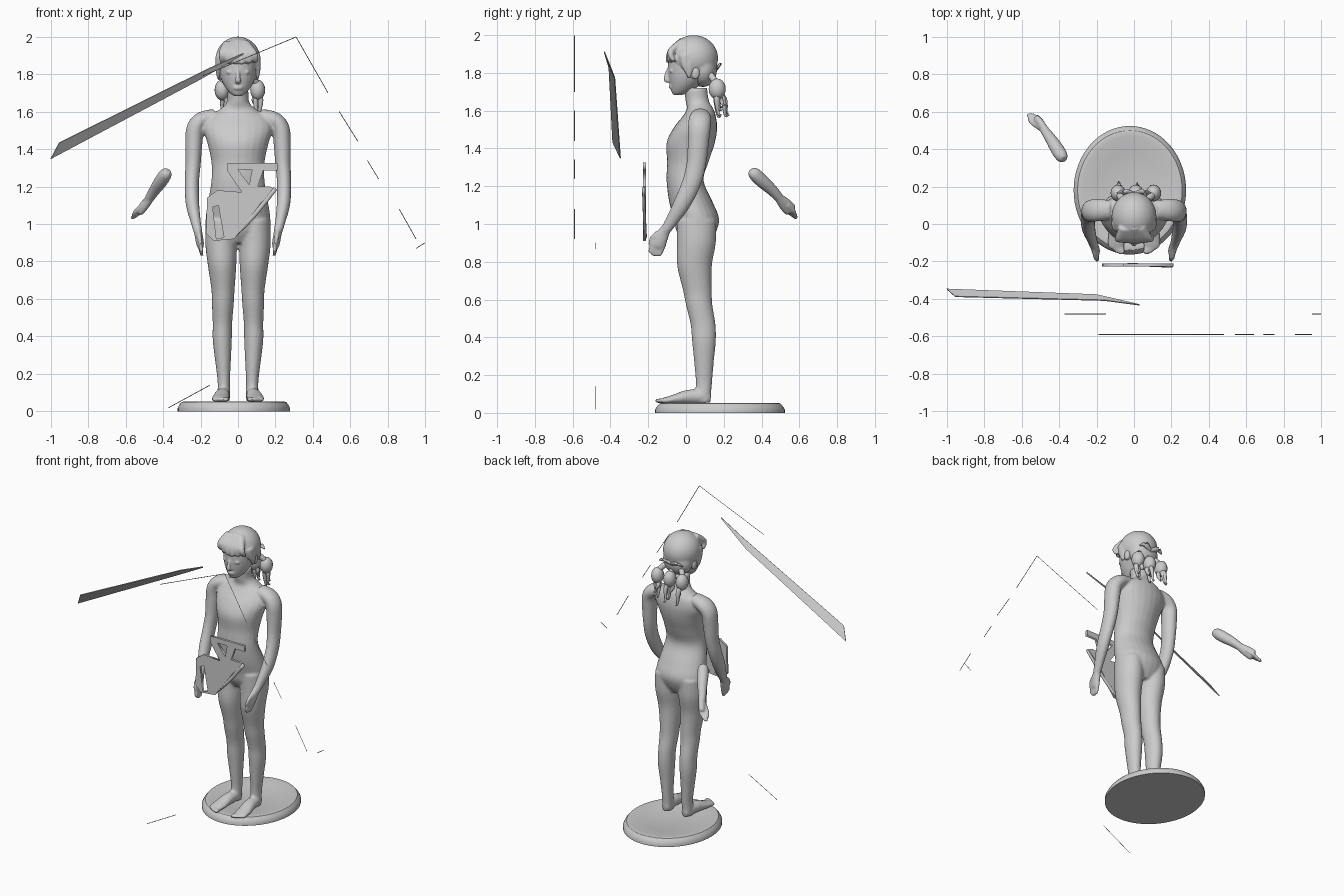
import bpy, bmesh, math, random
from mathutils import Vector, Matrix

random.seed(4)


def spline(rows, n=4):
    # Catmull-Rom through rows of numbers
    out = []
    for i in range(len(rows) - 1):
        a, b, c, d = [rows[min(max(i + k, 0), len(rows) - 1)] for k in (-1, 0, 1, 2)]
        for s in range(n):
            t = s / n
            out.append([0.5 * (2 * q + (r - p) * t + (2 * p - 5 * q + 4 * r - w) * t * t
                               + (3 * q - p - 3 * r + w) * t ** 3) for p, q, r, w in zip(a, b, c, d)])
    return out + [list(rows[-1])]


def loft(bm, rows, flat=False, sides=24, m=1):
    # rows are x, y, z, radius across, radius along; m = -1 mirrors in x
    rows = spline([(m * r[0],) + tuple(r[1:]) for r in rows])
    pts = [Vector(r[:3]) for r in rows]
    rings = []
    for i, r in enumerate(rows):
        u, v = Vector((1, 0, 0)), Vector((0, 1, 0))
        if not flat:
            t = (pts[min(i + 1, len(pts) - 1)] - pts[max(i - 1, 0)]).normalized()
            u = (u - t * u.dot(t)).normalized()
            v = t.cross(u)
        ring = []
        for k in range(sides):
            a = math.tau * k / sides
            ring.append(bm.verts.new(pts[i] + u * math.cos(a) * max(r[3], .002) + v * math.sin(a) * max(r[4], .002)))
        rings.append(ring)
    for a, b in zip(rings, rings[1:]):
        for k in range(sides):
            j = (k + 1) % sides
            bm.faces.new((a[k], a[j], b[j], b[k]))
    bm.faces.new(rings[0][::-1])
    bm.faces.new(rings[-1])


def ball(bm, c, r, rot=0, seg=20):
    mat = Matrix.Translation(c) @ Matrix.Rotation(rot, 4, 'Y') @ Matrix.Diagonal((*r, 1))
    bmesh.ops.create_uvsphere(bm, u_segments=seg, v_segments=seg // 2 + 2, radius=1, matrix=mat)


def finish(bm, name, voxel=0, smooth=True):
    bmesh.ops.recalc_face_normals(bm, faces=bm.faces)
    me = bpy.data.meshes.new(name)
    bm.to_mesh(me)
    bm.free()
    ob = bpy.data.objects.new(name, me)
    bpy.context.collection.objects.link(ob)
    for p in me.polygons:
        p.use_smooth = smooth
    if voxel:
        mod = ob.modifiers.new("blend", 'REMESH')
        mod.mode, mod.voxel_size, mod.use_smooth_shade = 'VOXEL', voxel, True
        sm = ob.modifiers.new("soften", 'SMOOTH')
        sm.factor, sm.iterations = 0.5, 4
    return ob


def hand(bm, wrist, tip, side, m=1):
    # palm, four fingers and a thumb from wrist towards tip
    w, t, s = Vector(wrist), Vector(tip), Vector(side).normalized()
    d = t - w
    loft(bm, [(*(w + d * f), a, b) for f, a, b in ((-.1, .022, .024), (.25, .022, .034), (.55, .02, .036), (.65, .014, .03))], m=m)
    for k in range(4):
        o = s * (k - 1.5) * .019
        loft(bm, [(*(w + d * f + o), r, r) for f, r in ((.45, .012), (.8, .011), (1 - .06 * abs(k - 1.5), .007))], sides=10, m=m)
    loft(bm, [(*(w + d * f + s * o), r, r) for f, o, r in ((.1, -.02, .014), (.4, -.045, .013), (.65, -.045, .008))], sides=10, m=m)


# Mannequin body: plain torso and neck
bm = bmesh.new()
loft(bm, [(0, .055, .90, .10, .07), (0, .055, .96, .165, .105), (0, .055, 1.03, .173, .12), (0, .025, 1.12, .16, .115),
          (0, -.005, 1.23, .142, .098), (0, .01, 1.33, .142, .11), (0, .025, 1.43, .163, .128), (0, .05, 1.51, .185, .115),
          (0, .07, 1.57, .165, .088), (0, .075, 1.61, .10, .07), (0, .06, 1.65, .06, .062), (0, .05, 1.72, .056, .062)], flat=True)
for m in (-1, 1):
    # Legs
    loft(bm, [(.09, .055, 1.02, .082, .105), (.09, .055, .90, .085, .103), (.085, .045, .78, .076, .092), (.08, .06, .65, .062, .076),
              (.081, .07, .57, .058, .07), (.083, .09, .47, .052, .066), (.084, .095, .38, .051, .063), (.08, .095, .27, .042, .052),
              (.076, .095, .16, .033, .043), (.076, .09, .09, .034, .042), (.076, .09, .055, .032, .04)], flat=True, m=m)
    # Feet with toes
    loft(bm, [(.076, .13, .075, .022, .02), (.078, .08, .085, .036, .036), (.084, .01, .085, .04, .037),
              (.092, -.06, .073, .046, .025), (.095, -.115, .065, .045, .016), (.095, -.13, .063, .035, .012)], m=m)
    for k in range(5):
        ball(bm, (m * (.06 + k * .017), -.142 + k * k * .0025, .064), (.012 - k * .001, .025, .013), seg=10)
    # Shoulders and arms
    loft(bm, [(.12, .075, 1.575, .04, .05), (.19, .075, 1.555, .045, .06), (.228, .07, 1.51, .047, .06), (.236, .065, 1.43, .046, .056),
              (.24, .055, 1.32, .041, .052), (.246, .03, 1.22, .038, .05), (.243, -.02, 1.11, .036, .045),
              (.225, -.08, 1.01, .027, .032), (.215, -.11, .965, .024, .027)], m=m)
    hand(bm, (.215, -.11, .97), (.19, -.175, .825), (0, 1, -.35), m)
finish(bm, "body", voxel=.008)

# Head with simple face
bm = bmesh.new()
loft(bm, [(0, -.045, 1.682, .02, .02), (0, -.025, 1.70, .045, .052), (0, -.003, 1.74, .075, .082), (0, .02, 1.79, .096, .113),
          (0, .03, 1.86, .105, .125), (0, .03, 1.93, .10, .115), (0, .03, 1.985, .05, .06)], flat=True)
loft(bm, [(0, -.088, 1.83, .008, .008), (0, -.102, 1.79, .011, .012), (0, -.106, 1.765, .016, .013), (0, -.09, 1.753, .012, .008)], sides=12)
for z in (1.721, 1.731):
    ball(bm, (0, -.08, z), (.026, .012, .006), seg=14)
for m in (-1, 1):
    ball(bm, (m * .043, -.077, 1.81), (.02, .012, .009), seg=14)
    ball(bm, (m * .1, .05, 1.80), (.014, .024, .036), seg=14)
finish(bm, "head", voxel=.006)

# Hair cap and swept fringe
bm = bmesh.new()
ball(bm, (0, .04, 1.878), (.12, .13, .122), seg=32)
ball(bm, (0, .09, 1.82), (.104, .075, .095), seg=24)
for k in range(6):
    x = -.085 + k * .034
    loft(bm, [(x * .5 - .01, -.02, 1.965, .03, .02), (x * .9, -.08, 1.91, .028, .02),
              (x * 1.1 + .006, -.1 + x * x * 5, 1.853 + .1 * abs(x), .012, .009)], sides=12)
for m in (-1, 1):
    loft(bm, [(m * .10, 0, 1.9, .02, .04), (m * .108, .01, 1.83, .013, .03), (m * .104, .02, 1.77, .006, .008)], sides=12)
finish(bm, "hair", voxel=.008)

# Tied bunches with curled ends and ribbons
bm = bmesh.new()
for cx in (-.085, .01, .105):
    ball(bm, (cx, .165, 1.715), (.04, .045, .055), seg=16)
    loft(bm, [(cx * .5, .12, 1.80, .02, .02), (cx * .9, .15, 1.76, .018, .018), (cx, .165, 1.72, .02, .02)], sides=10)
    for k in range(4):
        a, e = random.uniform(0, 6.28), random.uniform(.03, .05)
        dx, dy = math.cos(a) * e * .6, math.sin(a) * e * .6
        z = random.uniform(1.56, 1.64)
        loft(bm, [(cx, .165, 1.70, .016, .016), (cx + dx, .18 + dy, 1.66, .014, .014),
                  (cx + dx * .5, .19 + dy, z, .007, .007), (cx + dx, .205 + dy, z - .005, .003, .003)], sides=8)
for m in (-1, 1):
    loft(bm, [(0, .16, 1.82, .012, .01), (m * .05, .175, 1.84, .018, .008), (m * .09, .165, 1.825, .004, .004)], sides=8)
finish(bm, "hair_bunches")

# Spare forearm floating behind
bm = bmesh.new()
loft(bm, [(-.375, .345, 1.285, .018, .018), (-.385, .36, 1.268, .033, .033), (-.41, .40, 1.23, .036, .036),
          (-.445, .455, 1.18, .03, .03), (-.48, .505, 1.125, .023, .023)], sides=20)
hand(bm, (-.475, .50, 1.13), (-.55, .59, 1.035), (.8, -.1, .5))
finish(bm, "spare_forearm", voxel=.006)

# Oval base with raised rim and shallow step
bm = bmesh.new()
prof = [(0, 0), (1, 0), (1, .018), (.97, .036), (.93, .05), (.89, .053), (.84, .05), (.64, .05), (.61, .047), (0, .047)]
rings = [[bm.verts.new((-.022 + .3 * max(r, .001) * math.cos(math.tau * k / 64),
                        .18 + .343 * max(r, .001) * math.sin(math.tau * k / 64), z)) for k in range(64)] for r, z in prof]
for a, b in zip(rings, rings[1:]):
    for k in range(64):
        bm.faces.new((a[k], a[(k + 1) % 64], b[(k + 1) % 64], b[k]))
base = finish(bm, "base", smooth=False)
bpy.context.view_layer.objects.active = base
base.select_set(True)
bpy.ops.object.shade_smooth_by_angle()

# Cut-out plate in front of the hips, drawn as a curve with holes
cu = bpy.data.curves.new("cutout_plate", 'CURVE')
cu.dimensions, cu.fill_mode, cu.extrude = '2D', 'BOTH', .008
outline = [(-.055, 1.325), (.21, 1.325), (.21, 1.285), (.135, 1.285), (.105, 1.2), (.17, 1.2), (.2, 1.185), (.12, 1.11),
           (.04, 1.0), (-.02, .92), (-.13, .91), (-.17, .95), (-.165, 1.14), (-.11, 1.18), (.02, 1.17), (-.055, 1.28)]
slot = [(-.135, 1.09), (-.105, 1.1), (-.075, .93), (-.115, .92)]
gap = [(.0, 1.29), (.075, 1.29), (.06, 1.21)]
for loop in (outline, slot, gap):
    sp = cu.splines.new('POLY')
    sp.points.add(len(loop) - 1)
    for p, (x, z) in zip(sp.points, loop):
        p.co = (x, z - 1.1, 0, 1)
    sp.use_cyclic_u = True
plate = bpy.data.objects.new("cutout_plate", cu)
plate.location, plate.rotation_euler = (0, -.22, 1.1), (math.radians(90), 0, 0)
bpy.context.collection.objects.link(plate)
bm = bmesh.new()
loft(bm, [(-.03, -.215, .93, .012, .008), (.08, -.22, 1.04, .012, .008), (.2, -.225, 1.19, .012, .008)], sides=8)
finish(bm, "plate_strut")

# Long slanted strip tapering to a point
bm = bmesh.new()
low = [(-1, -.345, 1.35), (-.2, -.375, 1.775), (.03, -.428, 1.908)]
top = [(-.955, -.385, 1.435), (-.16, -.405, 1.83), (.03, -.43, 1.914)]
for a, b, c, d in zip(low, low[1:], top[1:], top):
    bm.faces.new([bm.verts.new(p) for p in (a, b, c, d)])
bmesh.ops.remove_doubles(bm, verts=bm.verts, dist=.0001)
strip = finish(bm, "slanted_strip", smooth=False)
strip.modifiers.new("thickness", 'SOLIDIFY').thickness = .006

# Hair-thin loose slivers
bm = bmesh.new()
for a, b in (((-.19, -.59, 1.79), (.31, -.59, 1.998)), ((.31, -.59, 1.998), (.48, -.59, 1.70)), ((.54, -.59, 1.6), (.64, -.59, 1.44)),
             ((.69, -.59, 1.34), (.75, -.59, 1.24)), ((.86, -.59, 1.08), (.95, -.59, .92)), ((.95, -.48, .87), (.998, -.48, .9)),
             ((-.37, -.48, .02), (-.15, -.48, .14))):
    loft(bm, [(*a, .0015, .0015), (*b, .0015, .0015)], sides=4)
finish(bm, "slivers", smooth=False)
